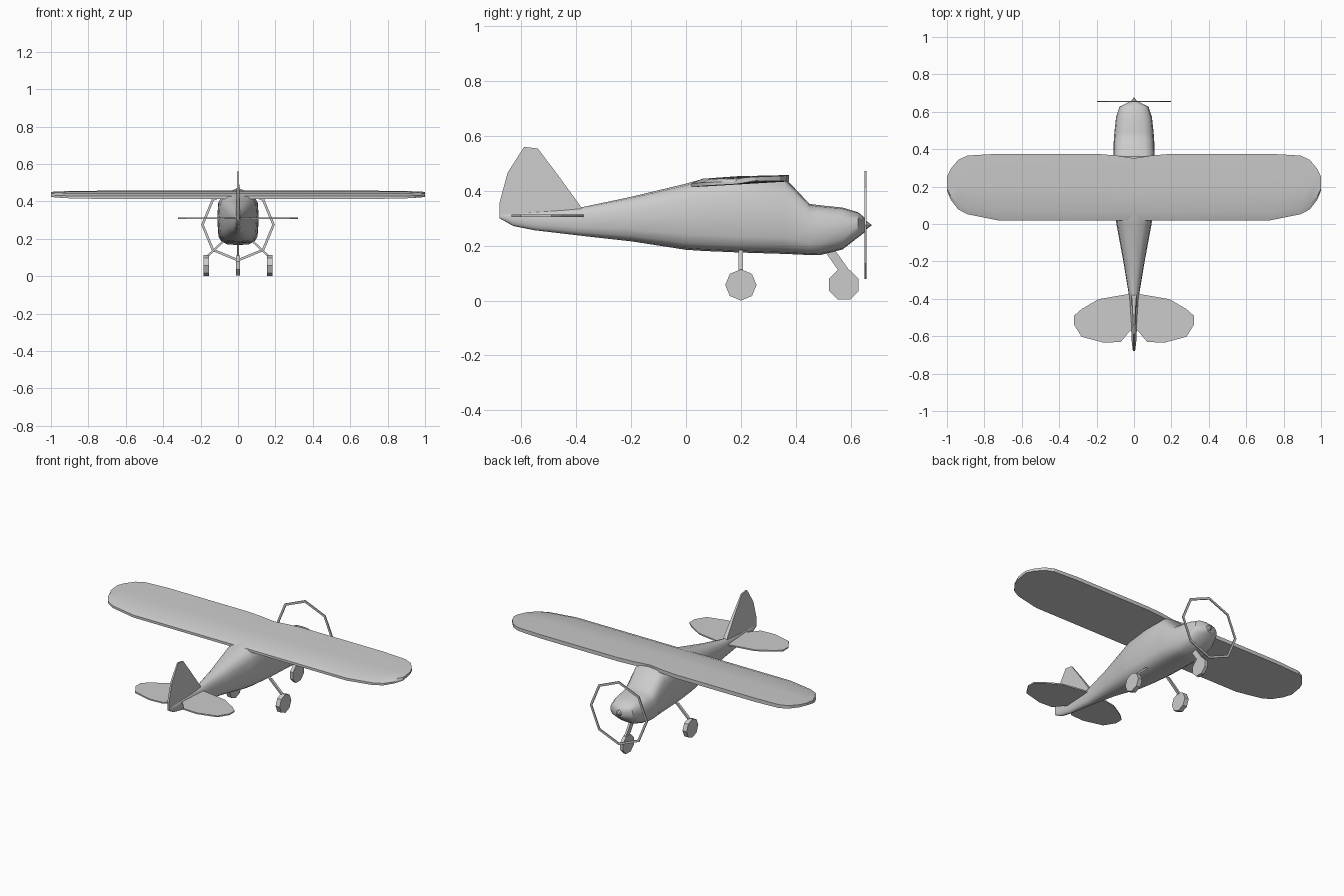
import bpy, bmesh
from math import cos, sin, pi, radians
from mathutils import Vector

if "Cube" in bpy.data.objects:
    bpy.data.objects.remove(bpy.data.objects["Cube"])


def finish(name, bm, smooth=None):
    bmesh.ops.remove_doubles(bm, verts=bm.verts, dist=1e-5)
    bmesh.ops.recalc_face_normals(bm, faces=bm.faces)
    me = bpy.data.meshes.new(name)
    bm.to_mesh(me)
    bm.free()
    ob = bpy.data.objects.new(name, me)
    bpy.context.collection.objects.link(ob)
    if smooth:
        bpy.ops.object.select_all(action='DESELECT')
        ob.select_set(True)
        bpy.context.view_layer.objects.active = ob
        bpy.ops.object.shade_smooth_by_angle(angle=radians(smooth))
    return ob


def loft(name, rings, smooth=None, closed=False):
    """Skin a list of equal-length closed rings."""
    bm = bmesh.new()
    vs = [[bm.verts.new(p) for p in r] for r in rings]
    n = len(vs[0])
    pairs = list(zip(vs, vs[1:])) + ([(vs[-1], vs[0])] if closed else [])
    for a, b in pairs:
        for i in range(n):
            j = (i + 1) % n
            bm.faces.new((a[i], a[j], b[j], b[i]))
    if not closed:
        bm.faces.new(vs[0])
        bm.faces.new(vs[-1])
    return finish(name, bm, smooth)


def circle(r, n=8, phase=0.0):
    return [(r * cos(2 * pi * (i + phase) / n), r * sin(2 * pi * (i + phase) / n)) for i in range(n)]


# Fuselage: y, top z, bottom z, half width, squareness
stations = [
    (-0.68, 0.315, 0.300, 0.006, 2.0), (-0.63, 0.322, 0.272, 0.012, 2.0),
    (-0.55, 0.328, 0.256, 0.016, 2.2), (-0.38, 0.340, 0.236, 0.027, 2.3),
    (-0.20, 0.378, 0.216, 0.057, 2.5), (0.00, 0.426, 0.185, 0.094, 3.0),
    (0.06, 0.443, 0.181, 0.101, 3.2), (0.20, 0.450, 0.175, 0.109, 3.5),
    (0.36, 0.448, 0.170, 0.111, 3.5), (0.45, 0.352, 0.166, 0.108, 3.2),
    (0.49, 0.347, 0.166, 0.105, 3.0), (0.57, 0.339, 0.186, 0.096, 2.8),
    (0.627, 0.322, 0.230, 0.078, 2.5), (0.653, 0.300, 0.250, 0.025, 2.0)]


def section(y, top, bot, hw, e, n=16):
    power = lambda c: abs(c) ** (2 / e) * (1 if c > 0 else -1)
    return [(hw * power(c), y, (top + bot) / 2 + (top - bot) / 2 * power(s)) for c, s in circle(1, n)]


loft("fuselage", [section(*s) for s in stations], 40)

# Spinner
bm = bmesh.new()
bmesh.ops.create_cone(bm, cap_ends=True, segments=8, radius1=0.025, radius2=0.0, depth=0.034)
for v in bm.verts:
    v.co = Vector((v.co.x, 0.661 + v.co.z, 0.275 + v.co.y))
finish("spinner", bm)

# Propeller ring: octagonal hoop of thin square section
hoop = []
for c, s in circle(1, 8):
    hoop.append([(r * c, y, 0.275 + r * s) for r, y in
                 ((0.197, 0.651), (0.197, 0.657), (0.183, 0.657), (0.183, 0.651))])
loft("propeller_ring", hoop, closed=True)

# Wing: x, trailing y, leading y, then the section is squeezed toward the tip
half = [(0.1, 0.02, 0.367, 1), (0.2, 0.02, 0.375, 1), (0.73, 0.02, 0.375, 1),
        (0.89, 0.052, 0.366, 0.9), (0.94, 0.078, 0.343, 0.8),
        (0.98, 0.13, 0.295, 0.7), (1.0, 0.18, 0.252, 0.6)]
wing_stations = [(-x, a, b, k) for x, a, b, k in reversed(half)] + [(0, 0.02, 0.352, 1)] + half
profile = [(0.0, 0.413), (0.0, 0.428), (0.12, 0.444), (0.5, 0.453), (1.0, 0.457), (1.0, 0.434)]
loft("wing", [[(x, a + (b - a) * t, 0.441 + (z - 0.441) * k) for t, z in profile]
              for x, a, b, k in wing_stations], 20)

# Tailplane: thin plate from a mirrored outline
outline = [(0.05, -0.378), (0.19, -0.402), (0.28, -0.455), (0.32, -0.49), (0.32, -0.54),
           (0.28, -0.603), (0.16, -0.635), (0.07, -0.63)]
outline = [(0, -0.37)] + outline + [(0.02, -0.57)] + [(-0.02, -0.57)] + [(-x, y) for x, y in reversed(outline)]
loft("tailplane", [[(x, y, z) for x, y in outline] for z in (0.305, 0.313)])

# Fin: wedge that is thick at the root and thin at the tip
fin = [(-0.38, 0.338), (-0.47, 0.462), (-0.54, 0.554), (-0.59, 0.56), (-0.65, 0.466),
       (-0.68, 0.355), (-0.68, 0.305), (-0.40, 0.305)]
loft("fin", [[(side * (0.004 + 0.04 * max(0, 0.56 - z) * (0.68 + y + 0.08) / 0.38), y, z) for y, z in fin]
             for side in (-1, 1)])


# Wheels: octagonal discs
def wheel(name, x, y, r, half_width, phase):
    loft(name, [[(x + dx, y + c, 0.057 + s) for c, s in circle(r, 8, phase)]
                for dx in (-half_width, half_width)])


# Struts: box section between two points
def strut(name, a, b, wx, wy):
    loft(name, [[(p[0] + sx * wx, p[1] + sy * wy, p[2]) for sx, sy in
                 ((-1, -1), (1, -1), (1, 1), (-1, 1))] for p in (a, b)])


for label, s in (("left", -1), ("right", 1)):
    wheel(label + "_main_wheel", s * 0.17, 0.2, 0.057, 0.014, 0)
    strut(label + "_main_strut", (s * 0.08, 0.2, 0.185), (s * 0.17, 0.2, 0.1), 0.008, 0.008)
wheel("nose_wheel", 0, 0.575, 0.058, 0.01, 0.5)
strut("nose_strut", (0, 0.515, 0.195), (0, 0.582, 0.1), 0.006, 0.02)
